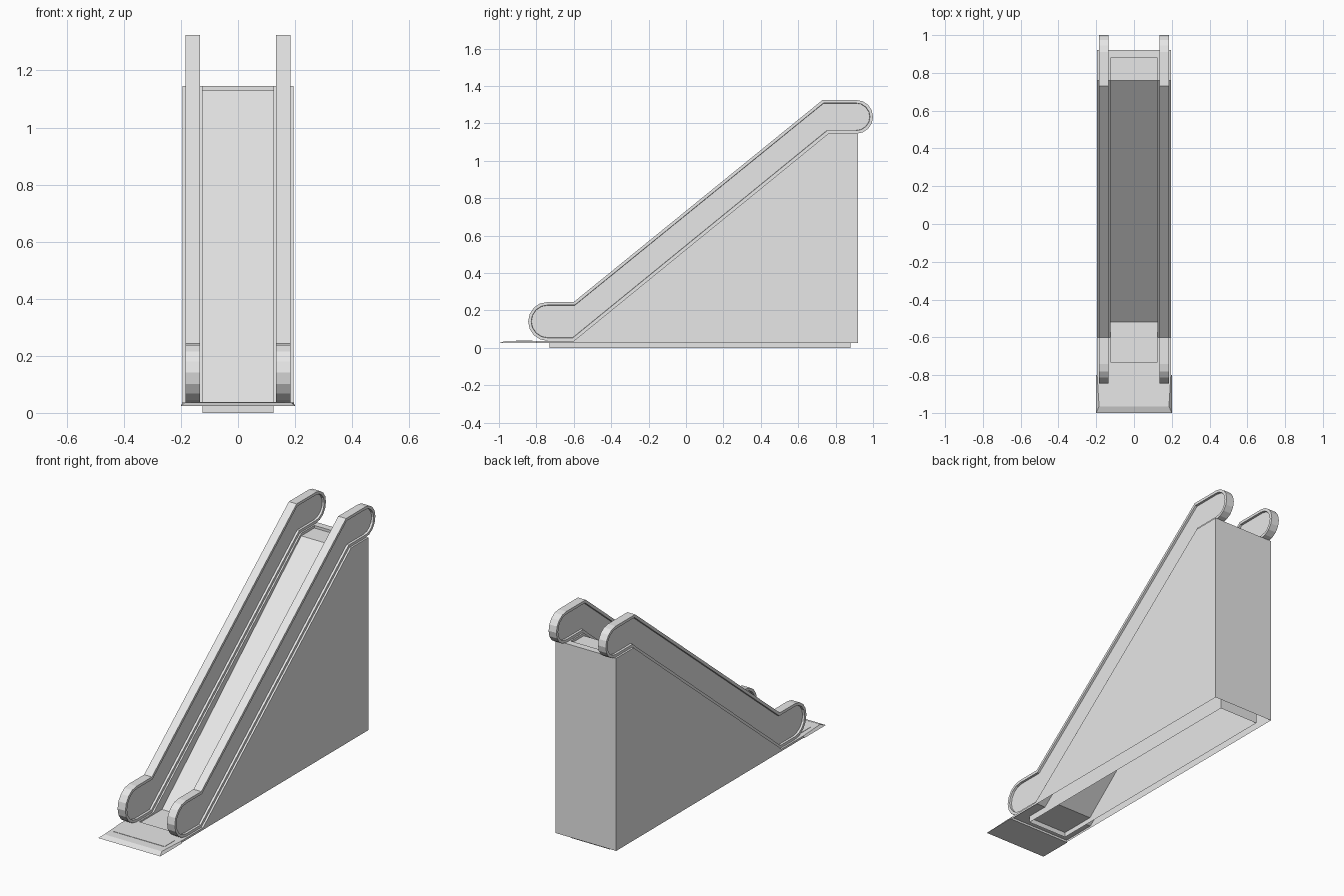
import bpy, bmesh
from math import pi, sin, cos

cube = bpy.data.objects.get("Cube")
if cube:
    bpy.data.objects.remove(cube, do_unlink=True)

grey = bpy.data.materials.new("light grey")
grey.use_nodes = True
grey.diffuse_color = (0.8, 0.8, 0.8, 1)
grey.node_tree.nodes["Principled BSDF"].inputs["Base Color"].default_value = grey.diffuse_color


def finish(bm, name):
    mesh = bpy.data.meshes.new(name)
    bmesh.ops.remove_doubles(bm, verts=bm.verts[:], dist=0.0005)
    bm.to_mesh(mesh)
    bm.free()
    mesh.materials.append(grey)
    obj = bpy.data.objects.new(name, mesh)
    bpy.context.collection.objects.link(obj)
    return obj


def face(bm, points):
    return bm.faces.new([bm.verts.new(p) for p in points])


def ribbon(bm, path, x0, x1):
    """Sweep a (y, z) path across x."""
    for a, b in zip(path, path[1:]):
        face(bm, [(x0, *a), (x1, *a), (x1, *b), (x0, *b)])


def wall(bm, outline, x):
    """Flat side wall whose normal points away from the centre."""
    pts = [(x, *p) for p in outline]
    face(bm, pts if x < 0 else pts[::-1])


def arc(y, z, r, start, steps=8):
    """Clockwise half circle in the side plane."""
    angles = [start - pi * i / steps for i in range(steps + 1)]
    return [(y + r * cos(a), z + r * sin(a)) for a in angles]


BASE, LOW, HIGH = 0.025, 0.037, 1.145
FOOT, HEAD = -0.6, 0.76          # ends of the incline
FRONT, BACK = -0.8, 0.92
WELL_FRONT, WELL_BACK = -0.73, 0.88
HALF, WELL = 0.195, 0.125

# Truss body, open underneath, with a long opening in its top
outline = [(FRONT, BASE), (FRONT, LOW), (FOOT, LOW), (HEAD, HIGH), (BACK, HIGH), (BACK, BASE)]
bm = bmesh.new()
for side in (-1, 1):
    wall(bm, outline, side * HALF)
ribbon(bm, outline, -HALF, -WELL)
ribbon(bm, outline, WELL, HALF)
ribbon(bm, [(FRONT, BASE), (FRONT, LOW), (WELL_FRONT, LOW)], -WELL, WELL)
ribbon(bm, [(WELL_BACK, HIGH), (BACK, HIGH), (BACK, BASE)], -WELL, WELL)
finish(bm, "truss_body")

# Channel walls, reaching the ground below the body
bm = bmesh.new()
channel = [(WELL_FRONT, 0), (WELL_FRONT, LOW), (FOOT, LOW), (HEAD, HIGH),
           (WELL_BACK, HIGH), (WELL_BACK, 0)]
for side in (-1, 1):
    wall(bm, channel, side * WELL)
ribbon(bm, channel[:2], -WELL, WELL)
ribbon(bm, channel[-2:], -WELL, WELL)
finish(bm, "channel_walls")

# Moving incline with its two landings
bm = bmesh.new()
ribbon(bm, [(WELL_FRONT, 0.028), (-0.52, 0.028), (HEAD, 1.13), (WELL_BACK, 1.13)], -WELL, WELL)
finish(bm, "incline")

# Balustrades: raised handrail rim around a recessed panel on both faces
loop = arc(-0.74, 0.141, 0.104, -pi / 2)
loop += [(FOOT, 0.245), (0.73, 1.325)]
loop += arc(0.91, 1.235, 0.09, pi / 2)
loop += [(HEAD, HIGH), (FOOT, LOW)]
for name, x0 in (("right_balustrade", -0.184), ("left_balustrade", 0.134)):
    bm = bmesh.new()
    cap = face(bm, [(x0, *p) for p in loop])
    grown = bmesh.ops.extrude_face_region(bm, geom=[cap])["geom"]
    bmesh.ops.translate(bm, verts=[v for v in grown if isinstance(v, bmesh.types.BMVert)],
                        vec=(0.05, 0, 0))
    bmesh.ops.recalc_face_normals(bm, faces=bm.faces[:])
    caps = [f for f in bm.faces if len(f.verts) > 4]
    bmesh.ops.inset_individual(bm, faces=caps, thickness=0.016, use_even_offset=True)
    caps = [f for f in bm.faces if len(f.verts) > 4]
    bmesh.ops.inset_individual(bm, faces=caps, thickness=0.0015, depth=-0.012,
                               use_even_offset=True)
    finish(bm, name)


def slab(name, bottom, top):
    """Closed slab between two four-cornered rings."""
    bm = bmesh.new()
    face(bm, bottom[::-1])
    face(bm, top)
    for i in range(4):
        j = (i + 1) % 4
        face(bm, [bottom[i], bottom[j], top[j], top[i]])
    finish(bm, name)


def ring(front, back, half_front, half_back, z):
    return [(-half_front, front, z), (half_front, front, z),
            (half_back, back, z), (-half_back, back, z)]


# Entry plate with sloping edges and a thin tread panel
slab("entry_plate", ring(-1, FRONT, 0.2, 0.2, BASE), ring(-0.965, FRONT, 0.185, 0.195, LOW))
slab("tread_panel", ring(-0.91, -0.82, 0.165, 0.165, LOW - 0.002),
     ring(-0.91, -0.82, 0.165, 0.165, LOW + 0.002))
